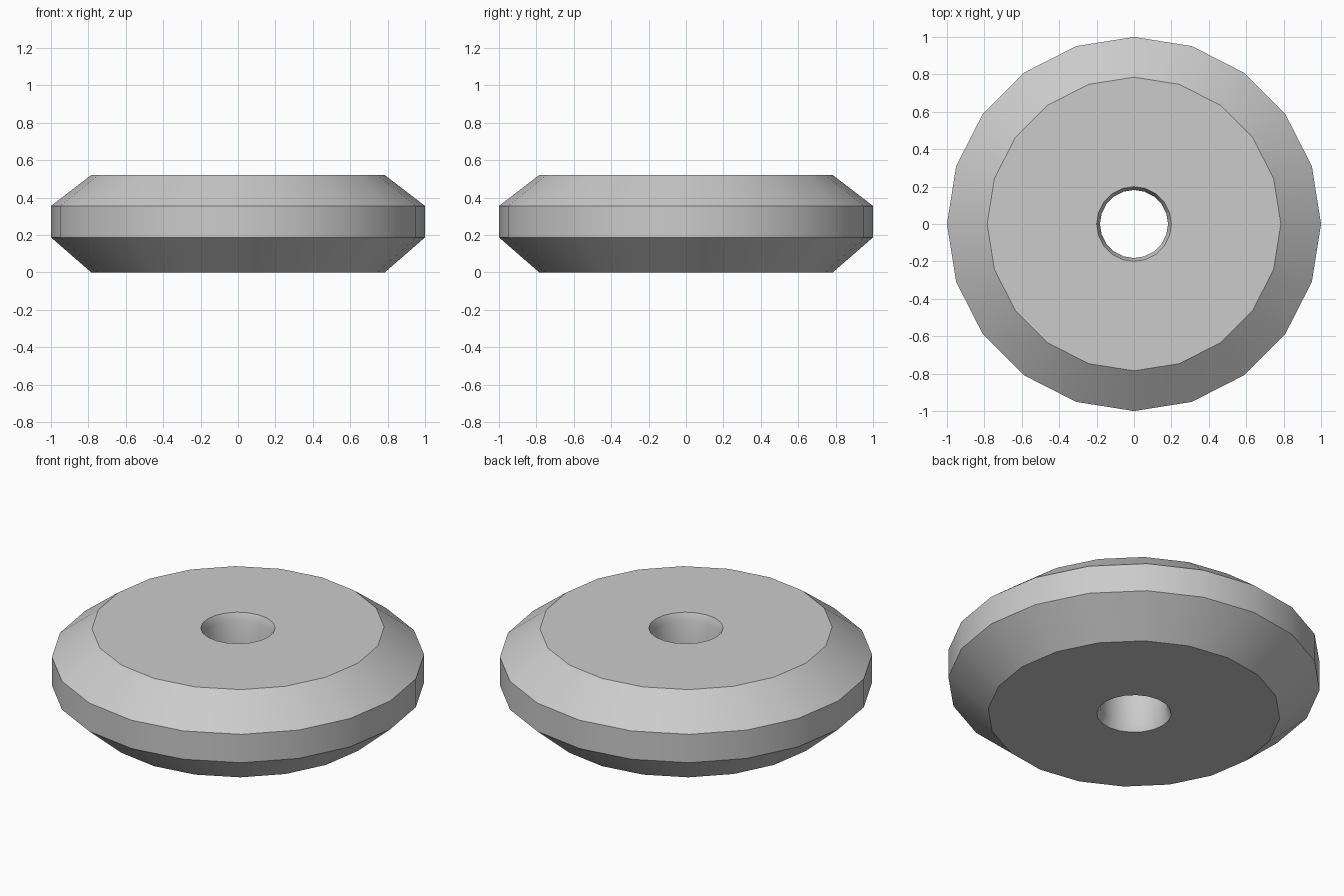
import bpy
import bmesh
import math

cube = bpy.data.objects.get("Cube")
if cube:
    bpy.data.objects.remove(cube, do_unlink=True)

SIDES = 20

# Plain grey material
grey = bpy.data.materials.new("light_grey")
grey.use_nodes = True
colour = (0.6, 0.6, 0.6, 1.0)
grey.diffuse_color = colour
grey.node_tree.nodes["Principled BSDF"].inputs["Base Color"].default_value = colour

# Closed cross-section (radius, height): bevelled rim and chamfered bore
profile = [
    (0.20, 0.0), (0.785, 0.0), (1.0, 0.187), (1.0, 0.355),
    (0.785, 0.52), (0.20, 0.52), (0.182, 0.48), (0.182, 0.04),
]

# Revolve the section into a disc
bm = bmesh.new()
rings = []
for i in range(SIDES):
    a = math.tau * i / SIDES
    rings.append([bm.verts.new((r * math.cos(a), r * math.sin(a), z)) for r, z in profile])
for i, ring in enumerate(rings):
    following = rings[(i + 1) % SIDES]
    for j in range(len(profile)):
        k = (j + 1) % len(profile)
        bm.faces.new((ring[j], following[j], following[k], ring[k]))
bmesh.ops.recalc_face_normals(bm, faces=bm.faces)

mesh = bpy.data.meshes.new("bevelled_disc")
bm.to_mesh(mesh)
bm.free()
mesh.materials.append(grey)
disc = bpy.data.objects.new("bevelled_disc", mesh)
bpy.context.collection.objects.link(disc)

# Smooth around the disc, sharp at the rim bevels
bpy.ops.object.select_all(action="DESELECT")
disc.select_set(True)
bpy.context.view_layer.objects.active = disc
bpy.ops.object.shade_smooth_by_angle(angle=math.radians(30))
